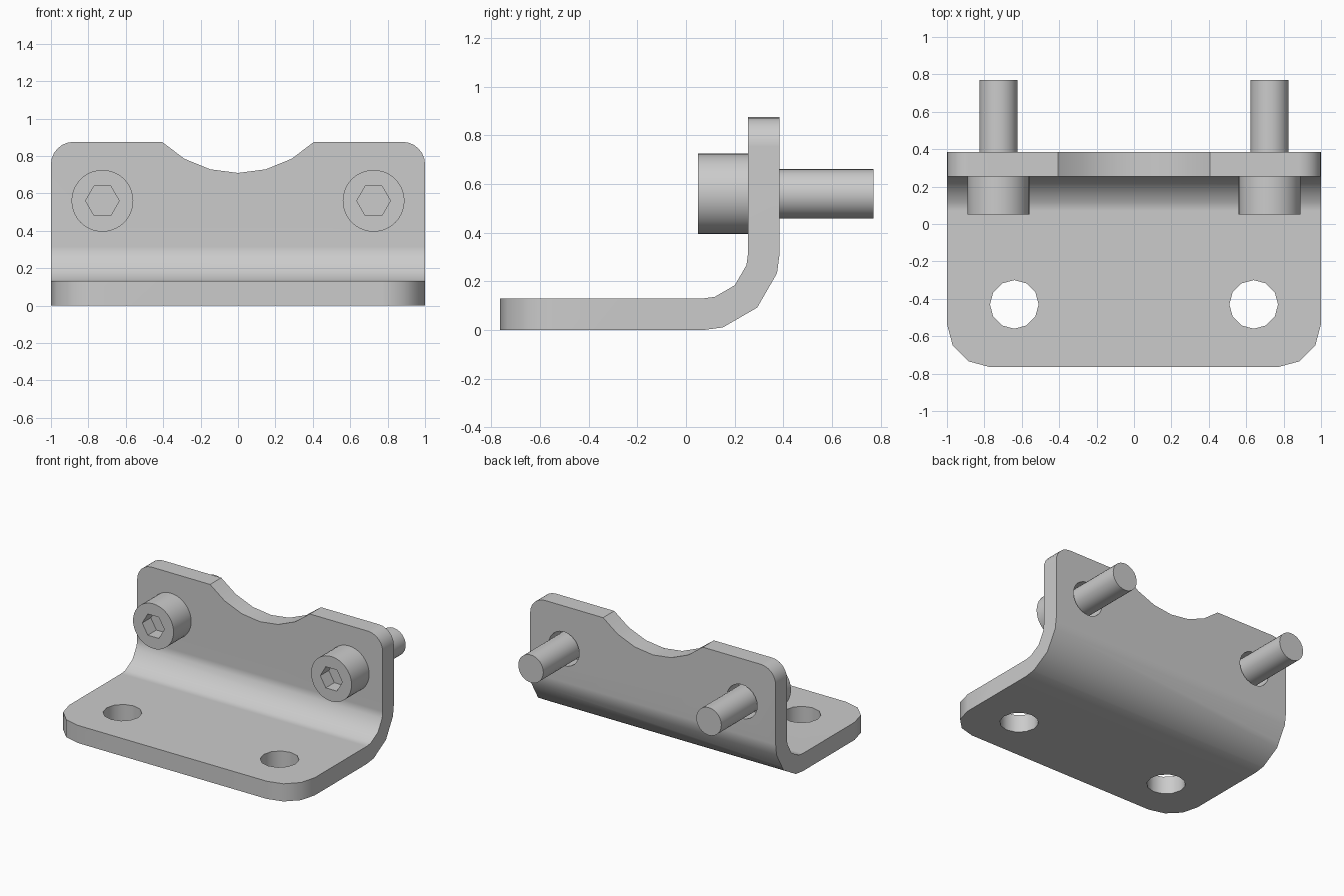
import bpy, bmesh
from math import sin, cos, radians

if "Cube" in bpy.data.objects:
    bpy.data.objects.remove(bpy.data.objects["Cube"])


def arc(cx, cy, r, a0, a1, n):
    """n + 1 points on an arc, angles in degrees."""
    steps = [radians(a0 + (a1 - a0) * i / n) for i in range(n + 1)]
    return [(cx + r * cos(a), cy + r * sin(a)) for a in steps]


def ngon(cx, cy, r, n):
    return arc(cx, cy, r, 0, 360, n)[:-1]


def prism(name, pts, axis, lo, hi):
    """Extrude a 2D outline along one axis."""
    place = {'x': lambda p, d: (d, p[0], p[1]),
             'y': lambda p, d: (p[0], d, p[1]),
             'z': lambda p, d: (p[0], p[1], d)}[axis]
    bm = bmesh.new()
    a = [bm.verts.new(place(p, lo)) for p in pts]
    b = [bm.verts.new(place(p, hi)) for p in pts]
    bm.faces.new(a)
    bm.faces.new(b)
    for i in range(len(pts)):
        j = (i + 1) % len(pts)
        bm.faces.new((a[i], a[j], b[j], b[i]))
    bmesh.ops.recalc_face_normals(bm, faces=bm.faces)
    mesh = bpy.data.meshes.new(name)
    bm.to_mesh(mesh)
    bm.free()
    ob = bpy.data.objects.new(name, mesh)
    bpy.context.collection.objects.link(ob)
    return ob


def activate(ob):
    bpy.ops.object.select_all(action='DESELECT')
    ob.select_set(True)
    bpy.context.view_layer.objects.active = ob


def boolean(ob, cutter, operation='DIFFERENCE'):
    """Apply a boolean and remove the cutter."""
    cutter.hide_render = True
    activate(ob)
    mod = ob.modifiers.new("cut", 'BOOLEAN')
    mod.operation = operation
    mod.solver = 'EXACT'
    mod.object = cutter
    bpy.ops.object.modifier_apply(modifier=mod.name)
    bpy.data.objects.remove(cutter)


def smooth(ob):
    activate(ob)
    bpy.ops.object.shade_smooth_by_angle(angle=radians(35))
    mod = ob.modifiers.new("flat_normals", 'WEIGHTED_NORMAL')
    mod.keep_sharp = True


BACK, T, TOP = 0.385, 0.13, 0.875     # wall back, sheet thickness, wall height
FRONT, R = -0.765, 0.315              # base front edge, outer bend radius
BOLT_X, BOLT_Z = 0.725, 0.56


# Bent sheet: L-shaped profile with a rounded bend
def bend(r):
    return [(BACK - R + r * sin(radians(a)), R - r * cos(radians(a)))
            for a in (0, 15, 45, 75, 90)]


profile = ([(FRONT, 0)] + bend(R) + [(BACK, TOP), (BACK - T, TOP)]
           + bend(R - T)[::-1] + [(FRONT, T)])
bracket = prism("bracket", profile, 'x', -1, 1)

# Rounded front corners of the base
c = 0.23
plan = (arc(-1 + c, FRONT + c, c, 180, 270, 3)
        + arc(1 - c, FRONT + c, c, 270, 360, 3) + [(1, 0.6), (-1, 0.6)])
boolean(bracket, prism("base_outline", plan, 'z', -0.2, 1.2), 'INTERSECT')

# Rounded top corners and shallow arc notch of the wall
c = 0.12
front = ([(-1, -0.2), (1, -0.2)] + arc(1 - c, TOP - c, c, 0, 90, 6)
         + arc(0, 1.289, 0.58, -45.6, -134.4, 6)
         + arc(-1 + c, TOP - c, c, 90, 180, 6))
boolean(bracket, prism("wall_outline", front, 'y', -1, 1), 'INTERSECT')

# Mounting holes in the base, clearance holes in the wall
for s in (-1, 1):
    boolean(bracket, prism("base_hole", ngon(s * 0.64, -0.43, 0.13, 12), 'z', -0.1, 0.3))
    boolean(bracket, prism("wall_hole", ngon(s * BOLT_X, BOLT_Z, 0.125, 24), 'y', 0.2, 0.5))
smooth(bracket)

# Socket-head bolts
for side, s in (("left", -1), ("right", 1)):
    x = s * BOLT_X
    head = prism(side + "_bolt_head", ngon(x, BOLT_Z, 0.165, 40), 'y', 0.05, BACK - T)
    boolean(head, prism("hex_socket", ngon(x, BOLT_Z, 0.09, 6), 'y', -0.1, 0.15))
    shank = prism(side + "_bolt_shank", ngon(x, BOLT_Z, 0.102, 32), 'y', BACK - T, 0.77)
    smooth(head)
    smooth(shank)
